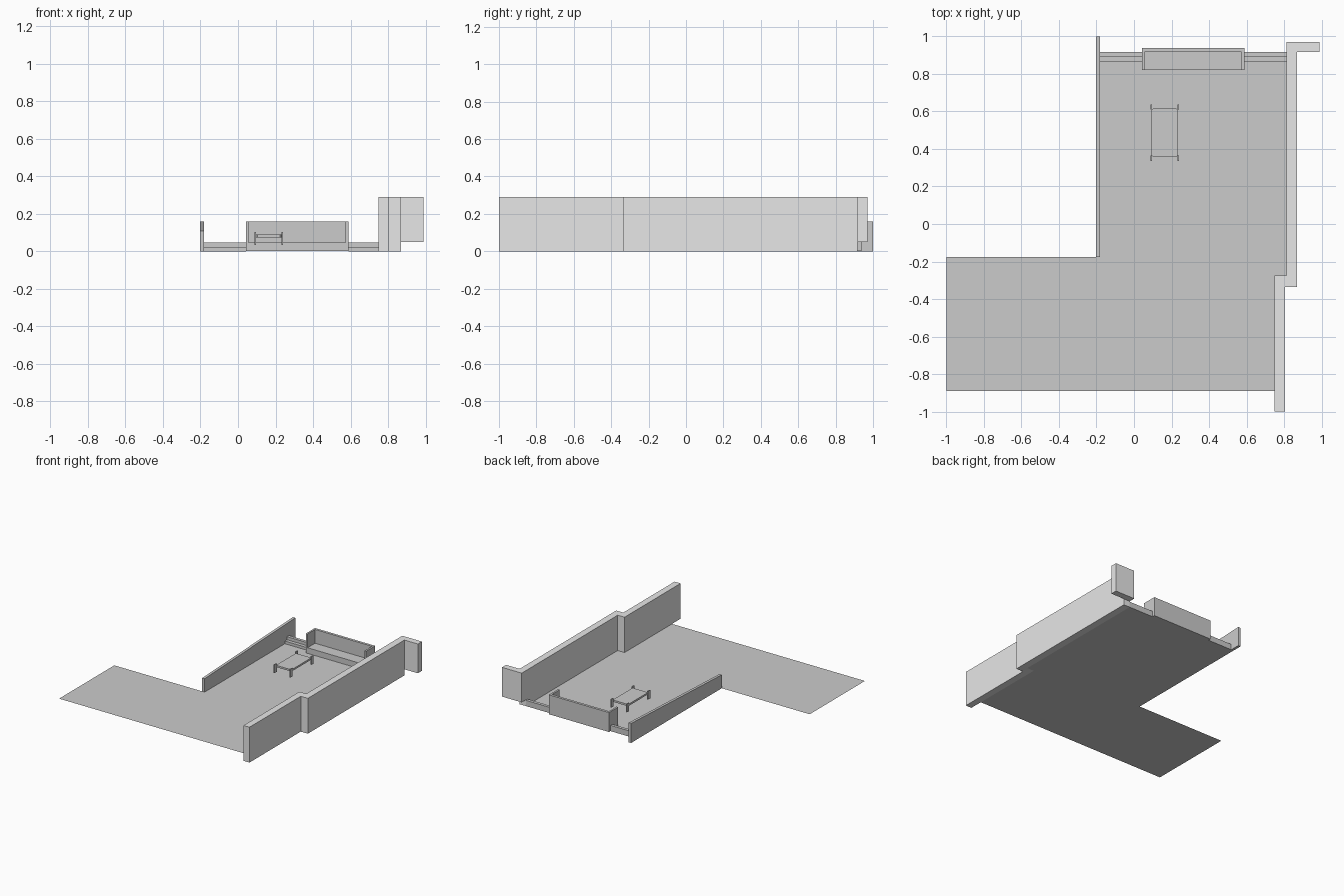
import bpy, bmesh

if "Cube" in bpy.data.objects:
    bpy.data.objects.remove(bpy.data.objects["Cube"])


def material(name, v):
    m = bpy.data.materials.new(name)
    m.diffuse_color = (v, v, v, 1)
    m.use_nodes = True
    m.node_tree.nodes["Principled BSDF"].inputs["Base Color"].default_value = m.diffuse_color
    return m


LIGHT = material("light grey", 0.8)
MID = material("mid grey", 0.6)


def finish(name, bm, mat):
    bmesh.ops.recalc_face_normals(bm, faces=bm.faces)
    me = bpy.data.meshes.new(name)
    bm.to_mesh(me)
    bm.free()
    me.materials.append(mat)
    ob = bpy.data.objects.new(name, me)
    bpy.context.collection.objects.link(ob)
    return ob


def extrude(name, pts, vec, mat):
    """Extrude a flat 3D outline along a vector; no vector leaves a sheet."""
    bm = bmesh.new()
    face = bm.faces.new([bm.verts.new(p) for p in pts])
    if vec:
        r = bmesh.ops.extrude_face_region(bm, geom=[face], use_keep_orig=True)
        bmesh.ops.translate(bm, vec=vec, verts=[g for g in r["geom"] if isinstance(g, bmesh.types.BMVert)])
    return finish(name, bm, mat)


def plan(name, outline, z0, z1, mat):
    return extrude(name, [(x, y, z0) for x, y in outline], (0, 0, z1 - z0), mat)


def box(name, x0, x1, y0, y1, z0, z1, mat):
    return plan(name, [(x0, y0), (x1, y0), (x1, y1), (x0, y1)], z0, z1, mat)


# L-shaped floor sheet, facing up
floor = [(-1, -0.89), (0.75, -0.89), (0.75, -0.275), (0.812, -0.275),
         (0.812, 0.917), (-0.2, 0.917), (-0.2, -0.175), (-1, -0.175)]
ob = extrude("floor", [(x, y, 0) for x, y in floor], None, MID)
if ob.data.polygons[0].normal.z < 0:
    ob.data.flip_normals()

# Tall right wall with a sideways jog, and its raised return at the back
plan("right_wall", [(0.75, -1), (0.804, -1), (0.804, -0.335), (0.868, -0.335),
                    (0.868, 0.917), (0.812, 0.917), (0.812, -0.275), (0.75, -0.275)],
     0, 0.29, LIGHT)
box("wall_return", 0.812, 0.99, 0.917, 0.97, 0.05, 0.29, LIGHT)

# Low left wall whose top climbs towards the back
extrude("left_wall", [(-0.202, -0.175, 0), (-0.202, 1, 0), (-0.202, 1, 0.16), (-0.202, -0.175, 0.11)],
        (0.022, 0, 0), MID)

# Two steps on either side of the bench
for side, x0, x1 in (("left", -0.18, 0.042), ("right", 0.588, 0.812)):
    extrude(side + "_steps", [(x0, 0.864, 0), (x0, 0.917, 0), (x0, 0.917, 0.047),
                              (x0, 0.892, 0.047), (x0, 0.892, 0.022), (x0, 0.864, 0.022)],
            (x1 - x0, 0, 0), MID)

# Bench: seat, then a U-shaped back with arms
box("bench_seat", 0.057, 0.573, 0.82, 0.917, 0.001, 0.047, MID)
plan("bench_back_and_arms", [(0.042, 0.82), (0.057, 0.82), (0.057, 0.917), (0.573, 0.917),
                             (0.573, 0.82), (0.588, 0.82), (0.588, 0.938), (0.042, 0.938)],
     0.001, 0.16, MID)

# Low table: chamfered top and four thin corner legs
cx, cy, hx, hy, c = 0.164, 0.487, 0.07, 0.129, 0.009
top = [(hx, hy - c), (hx - c, hy), (c - hx, hy), (-hx, hy - c),
       (-hx, c - hy), (c - hx, -hy), (hx - c, -hy), (hx, c - hy)]
plan("table_top", [(cx + x, cy + y) for x, y in top], 0.075, 0.09, MID)
for sx, nx in ((-1, "left"), (1, "right")):
    for sy, ny in ((-1, "front"), (1, "back")):
        x, y = cx + sx * 0.071, cy + sy * 0.137
        box(f"table_leg_{ny}_{nx}", x - 0.004, x + 0.004, y - 0.014, y + 0.014, 0.035, 0.103, MID)
